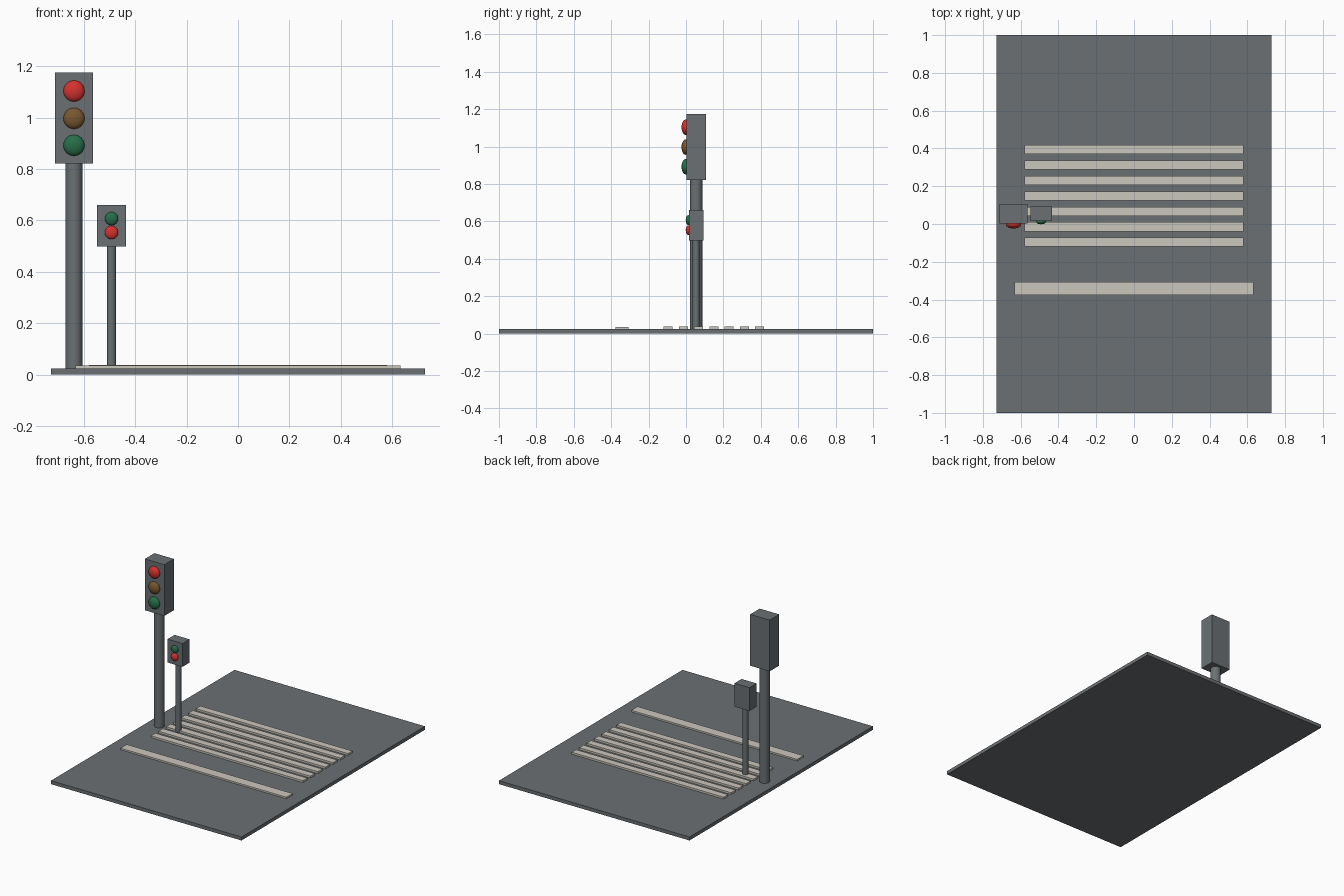
import bpy
import math

cube = bpy.data.objects.get("Cube")
if cube:
    bpy.data.objects.remove(cube, do_unlink=True)


def material(name, r, g, b):
    m = bpy.data.materials.new(name)
    m.use_nodes = True
    m.diffuse_color = (r, g, b, 1)
    m.node_tree.nodes["Principled BSDF"].inputs["Base Color"].default_value = (r, g, b, 1)
    return m


GREY = material("asphalt grey", 0.145, 0.163, 0.172)
PAINT = material("road paint", 0.60, 0.57, 0.51)
RED = material("red lamp", 0.66, 0.032, 0.027)
AMBER = material("dim amber lamp", 0.19, 0.095, 0.03)
GREEN = material("green lamp", 0.02, 0.155, 0.066)


def finish(name, mat, smooth=False):
    ob = bpy.context.object
    ob.name = name
    ob.data.materials.append(mat)
    if smooth:
        bpy.ops.object.shade_smooth_by_angle(angle=math.radians(40))


def box(name, mat, centre, size):
    bpy.ops.mesh.primitive_cube_add(size=1, location=centre)
    bpy.context.object.scale = size
    bpy.ops.object.transform_apply(location=False, rotation=False, scale=True)
    finish(name, mat)


def signal(name, x, y, pole_radius, head_size, head_bottom, lamps, lamp_radius, lamp_depth):
    """Pole, box head and a column of flattened round lamps."""
    width, depth, height = head_size
    bottom = 0.012
    bpy.ops.mesh.primitive_cylinder_add(
        vertices=32, radius=pole_radius, depth=head_bottom - bottom + 0.01,
        location=(x, y, (head_bottom + bottom + 0.01) / 2))
    finish(name + "_pole", GREY, True)
    box(name + "_head", GREY, (x, y, head_bottom + height / 2), head_size)
    for label, mat, z in lamps:
        bpy.ops.mesh.primitive_uv_sphere_add(
            segments=32, ring_count=16, radius=1, location=(x, y - depth / 2 - 0.003, z))
        bpy.context.object.scale = (lamp_radius, lamp_depth, lamp_radius)
        bpy.ops.object.transform_apply(location=False, rotation=False, scale=True)
        finish(f"{name}_{label}_lamp", mat, True)


# Road slab
box("road", GREY, (0, 0, 0.012), (1.454, 2, 0.024))

# Crossing stripes and stop line
for i in range(7):
    box(f"crossing_stripe_{i + 1}", PAINT, (0, 0.394 - i * 0.0817, 0.029), (1.16, 0.048, 0.016))
box("stop_line", PAINT, (0, -0.342, 0.028), (1.266, 0.068, 0.014))

# Traffic signal and pedestrian signal
signal("traffic_signal", -0.638, 0.054, 0.033, (0.148, 0.104, 0.354), 0.821,
       [("red", RED, 1.103), ("amber", AMBER, 0.997), ("green", GREEN, 0.892)], 0.041, 0.023)
signal("pedestrian_signal", -0.492, 0.054, 0.018, (0.114, 0.077, 0.161), 0.499,
       [("green", GREEN, 0.607), ("red", RED, 0.553)], 0.026, 0.014)
